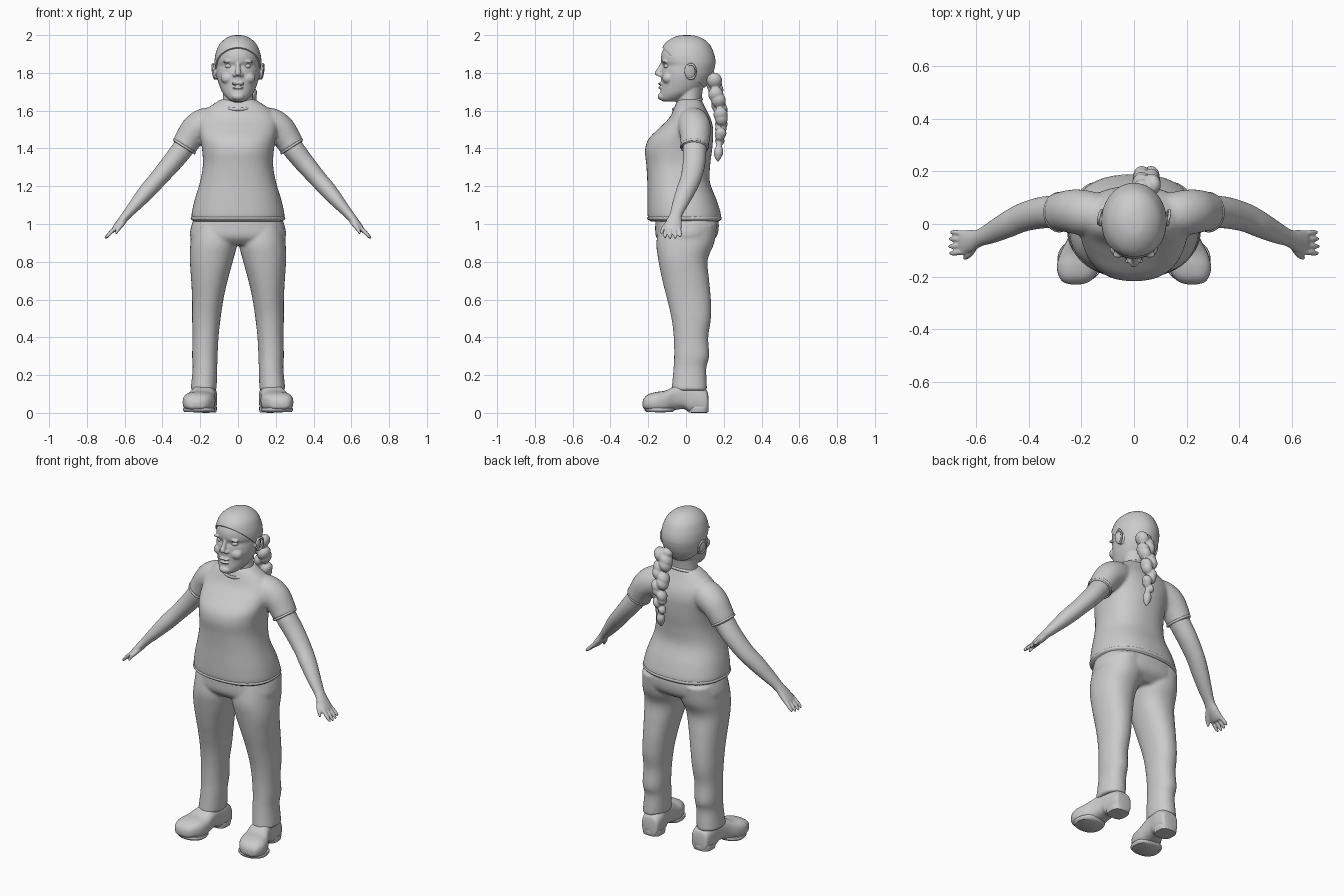
import bpy, bmesh, math
from mathutils import Vector, Matrix

BOTH = (1, -1)


def spline(rows, steps=5):
    """Catmull-Rom interpolation of a table of ring values."""
    out = []
    for i in range(len(rows) - 1):
        p0, p1, p2 = rows[max(i - 1, 0)], rows[i], rows[i + 1]
        p3 = rows[min(i + 2, len(rows) - 1)]
        for k in range(steps):
            t = k / steps
            out.append([0.5 * (2 * b + (c - a) * t + (2 * a - 5 * b + 4 * c - d) * t * t
                               + (3 * b - a - 3 * c + d) * t ** 3)
                        for a, b, c, d in zip(p0, p1, p2, p3)])
    return out + [list(rows[-1])]


def loft(bm, rings, ref=(0, 1, 0), axis=None, p=2.0, n=32, sides=(1,)):
    """Skin superellipse rings (x, y, z, half-width, half-depth along ref)."""
    rows = spline(rings)
    for s in sides:
        loops = []
        for i, (x, y, z, a, b) in enumerate(rows):
            q0, q1 = rows[max(i - 1, 0)], rows[min(i + 1, len(rows) - 1)]
            t = Vector(axis) if axis else (Vector(q1[:3]) - Vector(q0[:3])).normalized()
            v = Vector(ref)
            v = (v - t * v.dot(t)).normalized()
            u = v.cross(t)
            loop = []
            for k in range(n):
                w = 2 * math.pi * k / n
                c, d = math.cos(w), math.sin(w)
                co = (Vector((x, y, z)) + u * (a * math.copysign(abs(c) ** (2 / p), c))
                      + v * (b * math.copysign(abs(d) ** (2 / p), d)))
                loop.append(bm.verts.new((co.x * s, co.y, co.z)))
            loops.append(loop)
        for l0, l1 in zip(loops, loops[1:]):
            for k in range(n):
                bm.faces.new((l0[k], l0[(k + 1) % n], l1[(k + 1) % n], l1[k]))
        bm.faces.new(loops[0])
        bm.faces.new(loops[-1])


def slabs(rows):
    """Rows (z, x0, x1, y0, y1) become horizontal rings."""
    return [((a + b) / 2, (c + d) / 2, z, (b - a) / 2, (d - c) / 2) for z, a, b, c, d in rows]


def centred(rows):
    return slabs([(z, -a, a, c, d) for z, a, c, d in rows])


def ball(bm, c, r, rot=(0, 0, 0), sides=(1,)):
    for s in sides:
        m = Matrix.Translation((c[0] * s, c[1], c[2]))
        for ang, ax in zip(rot, 'XYZ'):
            m = m @ Matrix.Rotation(ang * (1 if ax == 'X' else s), 4, ax)
        bmesh.ops.create_uvsphere(bm, u_segments=24, v_segments=14, radius=1,
                                  matrix=m @ Matrix.Diagonal((*r, 1)))


def finish(bm, name, voxel=0, smooth=0):
    bmesh.ops.recalc_face_normals(bm, faces=bm.faces[:])
    me = bpy.data.meshes.new(name)
    bm.to_mesh(me)
    bm.free()
    ob = bpy.data.objects.new(name, me)
    bpy.context.collection.objects.link(ob)
    bpy.context.view_layer.objects.active = ob
    bpy.ops.object.select_all(action='DESELECT')
    ob.select_set(True)
    bpy.ops.object.shade_smooth_by_angle(angle=math.radians(50))
    if voxel:
        m = ob.modifiers.new("fuse", 'REMESH')
        m.mode, m.voxel_size, m.use_smooth_shade = 'VOXEL', voxel, True
        if smooth:
            m = ob.modifiers.new("soften", 'SMOOTH')
            m.factor, m.iterations = 0.5, smooth
    return ob


# Shirt: torso fused with two sleeves
bm = bmesh.new()
loft(bm, centred([(1.012, .238, -.19, .178), (1.04, .247, -.203, .187), (1.12, .232, -.205, .165),
                  (1.22, .202, -.205, .127), (1.31, .186, -.21, .128), (1.39, .19, -.217, .138),
                  (1.45, .2, -.198, .143), (1.51, .21, -.14, .143), (1.56, .207, -.09, .13),
                  (1.61, .165, -.065, .105), (1.645, .115, -.05, .088), (1.66, .09, -.035, .08)]),
     axis=(0, 0, 1), p=2.35, n=48)
loft(bm, [(.1, .035, 1.535, .08, .075), (.17, .04, 1.53, .085, .085), (.222, .047, 1.502, .08, .085),
          (.262, .048, 1.45, .072, .078), (.288, .045, 1.405, .067, .073)], sides=BOTH)
finish(bm, "shirt", .009, 5)

# Collar band and sleeve hems
def band(name, loc, rot, size, minor):
    bpy.ops.mesh.primitive_torus_add(location=loc, rotation=rot, major_radius=1, minor_radius=minor,
                                     major_segments=40, minor_segments=8)
    ob = bpy.context.object
    ob.name, ob.scale = name, size
    bpy.ops.object.shade_smooth()

band("collar", (0, .008, 1.634), (math.radians(20), 0, 0), (.096, .08, .1), .09)
for s in BOTH:
    band("sleeve_hem", (.284 * s, .045, 1.411), (0, math.radians(-33) * s, 0), (.066, .072, .1), .07)
bm = bmesh.new()
loft(bm, centred([(1.017, .238, -.19, .178), (1.025, .249, -.203, .188), (1.035, .249, -.205, .188),
                  (1.043, .24, -.195, .18)]), axis=(0, 0, 1), p=2.35, n=48)
finish(bm, "shirt_hem")

# Trousers: hips fused with two legs
bm = bmesh.new()
loft(bm, centred([(1.05, .225, -.16, .165), (.99, .247, -.163, .174), (.93, .252, -.158, .16),
                  (.89, .2, -.12, .11)]), axis=(0, 0, 1), p=2.4, n=48)
loft(bm, slabs([(1.0, .01, .24, -.14, .165), (.9, .004, .252, -.157, .15), (.81, .025, .255, -.147, .115),
                (.7, .055, .248, -.125, .123), (.6, .077, .243, -.1, .132), (.5, .092, .243, -.077, .132),
                (.4, .103, .241, -.065, .118), (.3, .108, .243, -.063, .123), (.24, .11, .24, -.066, .108),
                (.16, .112, .247, -.073, .11), (.118, .114, .252, -.078, .112)]),
     axis=(0, 0, 1), p=2.2, sides=BOTH)
finish(bm, "trousers", .009, 5)

# Shoes: rows are x, y, half-width, sole height, top height
bm = bmesh.new()
shoe = [(.168, .118, .035, .005, .09), (.168, .108, .053, 0, .12), (.17, .06, .06, 0, .15),
        (.174, .02, .06, .002, .16), (.178, -.01, .06, .02, .158), (.187, -.06, .067, .015, .142),
        (.2, -.11, .08, .003, .118), (.21, -.16, .083, .003, .11), (.217, -.2, .068, .012, .098),
        (.221, -.222, .046, .022, .078), (.222, -.23, .015, .035, .058)]
loft(bm, [(x, y, (a + b) / 2, w, (b - a) / 2) for x, y, w, a, b in shoe],
     ref=(0, 0, 1), axis=(0, -1, 0), p=2.7, sides=BOTH)
finish(bm, "shoes")
# Raised sole edge around the forefoot and heel
bm = bmesh.new()
loft(bm, [(.206, -.14, .004, .078, .07), (.206, -.14, .016, .085, .08), (.206, -.14, .026, .083, .078)],
     axis=(0, 0, 1), p=2.3, sides=BOTH)
loft(bm, [(.17, .065, .001, .054, .052), (.17, .065, .02, .058, .054), (.17, .065, .034, .057, .053)],
     axis=(0, 0, 1), p=3, sides=BOTH)
finish(bm, "shoe_soles")

# Arms with hands and fingers
bm = bmesh.new()
loft(bm, [(.25, .05, 1.46, .058, .06), (.295, .046, 1.395, .057, .062), (.35, .043, 1.325, .053, .06),
          (.42, .026, 1.243, .047, .055), (.48, -.002, 1.175, .044, .05), (.54, -.032, 1.105, .034, .041),
          (.588, -.053, 1.05, .025, .033), (.62, -.064, 1.01, .022, .042),
          (.65, -.07, .975, .017, .046), (.66, -.071, .962, .01, .042)], sides=BOTH)
for off, reach in ((-.034, .92), (-.012, 1.0), (.011, .95), (.032, .8)):
    y = -.07 + off
    loft(bm, [(.635, y, .99, .011, .011), (.655 + .01 * reach, y + off * .1, .965, .011, .011),
              (.66 + .028 * reach, y + off * .2, .968 - .028 * reach, .01, .01),
              (.668 + .035 * reach, y + off * .2, .968 - .045 * reach, .006, .006)],
         n=12, sides=BOTH)
loft(bm, [(.6, -.07, 1.02, .014, .016), (.618, -.102, .995, .014, .015), (.635, -.122, .972, .011, .012),
          (.646, -.131, .948, .006, .006)], n=12, sides=BOTH)
finish(bm, "arms", .0045, 3)

# Head: skull, neck and facial features fused together
skull = [(1.648, .028, -.118, -.05), (1.66, .05, -.137, -.01), (1.69, .079, -.137, .055),
         (1.73, .098, -.133, .1), (1.78, .112, -.133, .13), (1.815, .115, -.129, .143),
         (1.838, .116, -.122, .148), (1.862, .117, -.132, .15), (1.9, .112, -.13, .143),
         (1.94, .094, -.112, .122), (1.97, .066, -.08, .09), (1.988, .034, -.04, .05), (1.993, .005, 0, .01)]
bm = bmesh.new()
loft(bm, centred(skull), axis=(0, 0, 1), n=48)
loft(bm, centred([(1.57, .11, -.05, .1), (1.62, .088, -.052, .085), (1.68, .08, -.045, .085),
                  (1.78, .085, -.04, .1)]), axis=(0, 0, 1))
loft(bm, [(0, -.122, 1.852, .011, .014), (0, -.134, 1.825, .012, .016), (0, -.146, 1.803, .016, .02),
          (0, -.143, 1.785, .015, .014)], axis=(0, 0, 1), n=16)
ball(bm, (0, -.151, 1.797), (.016, .014, .013))
ball(bm, (.018, -.136, 1.789), (.011, .014, .01), sides=BOTH)
ball(bm, (.052, -.094, 1.772), (.04, .032, .032), sides=BOTH)
ball(bm, (.048, -.108, 1.862), (.034, .018, .009), (0, .12, -.35), sides=BOTH)
ball(bm, (.014, -.137, 1.742), (.024, .011, .006), (0, -.1, -.3), sides=BOTH)
ball(bm, (0, -.136, 1.722), (.03, .012, .007))
ball(bm, (0, -.13, 1.675), (.033, .02, .02))
ball(bm, (.12, .022, 1.806), (.011, .033, .044), (.2, .15, .3), sides=BOTH)
finish(bm, "head", .0045, 4)

# Eyes and outer ear rims
bm = bmesh.new()
ball(bm, (.048, -.099, 1.836), (.021, .019, .014), sides=BOTH)
finish(bm, "eyes")
for s in BOTH:
    band("ear_rim", (.128 * s, .026, 1.808), (math.radians(12), math.radians(90 + 8 * s), 0),
         (.038, .027, .03), .18)

# Hair: enlarged skull cut along the hairline
bm = bmesh.new()
loft(bm, centred([(z + .007 * (z > 1.9), a + .007, y0 - .006, y1 + .006) for z, a, y0, y1 in skull[2:]]),
     axis=(0, 0, 1), n=48)
cut = bmesh.ops.bisect_plane(bm, geom=bm.verts[:] + bm.edges[:] + bm.faces[:], clear_inner=True,
                             plane_co=(0, -.122, 1.932), plane_no=(0, .69, .72))
bmesh.ops.holes_fill(bm, edges=[e for e in cut['geom_cut'] if isinstance(e, bmesh.types.BMEdge)])
finish(bm, "hair")

# Braid: alternating strands, tie and tuft
bm = bmesh.new()
ball(bm, (.03, .135, 1.775), (.035, .035, .03))
strands = [(.15, 1.745, .046), (.158, 1.695, .045), (.172, 1.64, .043), (.183, 1.59, .042),
           (.187, 1.54, .037), (.184, 1.49, .034), (.179, 1.45, .028)]
for i, (y, z, r) in enumerate(strands):
    for s in BOTH:
        lift = .014 if s == (-1) ** i else -.01
        ball(bm, (.047 + s * r * .42, y, z + lift), (r * .72, r * .9, r * .95), (0, .5, 0), sides=(1,))
ball(bm, (.05, .175, 1.415), (.015, .016, .03))
loft(bm, [(.05, .174, 1.42, .012, .012), (.05, .173, 1.385, .025, .025), (.05, .17, 1.355, .018, .019),
          (.05, .168, 1.33, .004, .004)], axis=(0, 0, 1), n=16)
finish(bm, "braid", .005, 3)
